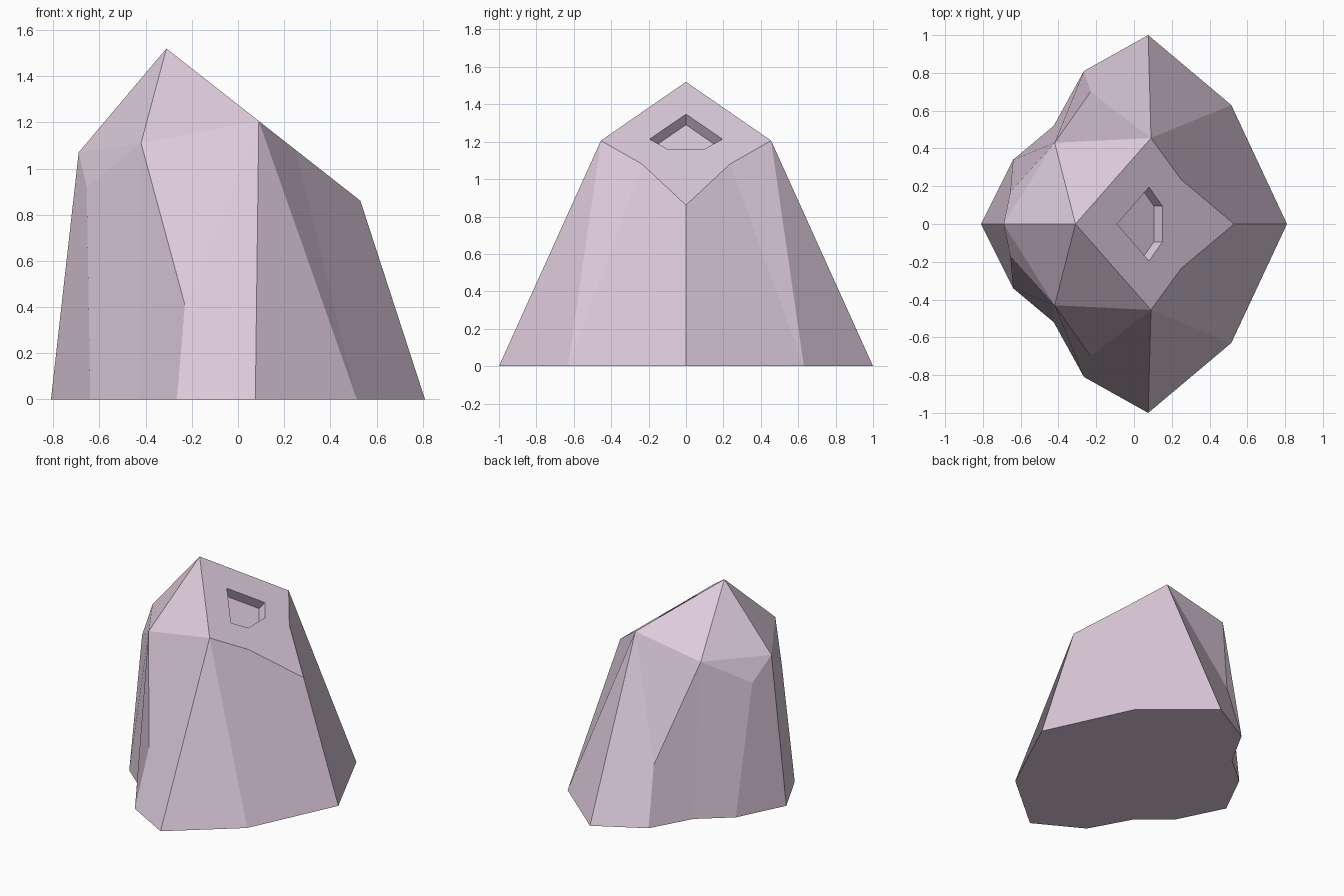
import bpy
import bmesh
from mathutils import Matrix, Vector

cube = bpy.data.objects.get("Cube")
if cube:
    bpy.data.objects.remove(cube, do_unlink=True)

# Single pale lilac stone colour
stone = bpy.data.materials.new("pale_lilac_stone")
stone.use_nodes = True
colour = (0.73, 0.60, 0.715, 1)
stone.diffuse_color = colour
stone.node_tree.nodes["Principled BSDF"].inputs["Base Color"].default_value = colour


def slope(x):
    """Height of the large tilted facet at x."""
    return 1.52 - 0.785 * (x + 0.31)


# Corners of one half of the rock
points = {
    # ground outline, from +x round to -x
    "g1": (0.81, 0, 0), "g2": (0.515, 0.63, 0), "g3": (0.075, 1, 0),
    "g4": (-0.265, 0.81, 0), "g5": (-0.425, 0.52, 0),
    "g6": (-0.64, 0.34, 0), "g7": (-0.81, 0, 0),
    # crown
    "apex": (-0.31, 0, 1.52), "shoulder": (0.09, 0.455, slope(0.09)),
    "brow": (0.25, 0.235, slope(0.25)), "lip": (0.53, 0, slope(0.53)),
    "side": (-0.42, 0.43, 1.11), "back": (-0.69, 0, 1.07),
    "notch": (-0.655, 0.17, 0.92), "crease": (-0.23, 0.70, 0.41),
}

# Rim and floor of the pocket sunk into the tilted facet
sink = Vector((-0.045, 0, -0.057))
for i, (x, y) in enumerate([(-0.09, 0), (0.08, 0.195), (0.15, 0.095), (0.15, 0)]):
    rim = Vector((x, y, slope(x)))
    points[f"rim{i}"] = rim
    points[f"floor{i}"] = rim + sink

faces = [
    # tilted facet around the pocket
    "apex shoulder rim1 rim0", "shoulder brow rim2 rim1", "brow lip rim3 rim2",
    # pocket walls and floor
    "rim0 rim1 floor1 floor0", "rim1 rim2 floor2 floor1",
    "rim2 rim3 floor3 floor2", "floor0 floor1 floor2 floor3",
    # crown facets
    "apex side shoulder", "apex back side", "back notch side",
    # flanks
    "lip brow g2 g1", "brow shoulder g2", "shoulder g3 g2",
    "shoulder crease g4 g3", "shoulder side crease", "side g5 g4 crease",
    "side notch g6 g5", "back g7 g6 notch",
    # underside
    "g1 g2 g3 g4 g5 g6 g7",
]

bm = bmesh.new()
verts = {name: bm.verts.new(co) for name, co in points.items()}
for face in faces:
    bm.faces.new([verts[name] for name in face.split()])

# Mirror the half across y and close the seam
bmesh.ops.mirror(bm, geom=bm.verts[:] + bm.edges[:] + bm.faces[:],
                 matrix=Matrix.Identity(4), merge_dist=0.001, axis='Y')
bmesh.ops.remove_doubles(bm, verts=bm.verts[:], dist=0.001)
bmesh.ops.recalc_face_normals(bm, faces=bm.faces[:])

mesh = bpy.data.meshes.new("faceted_rock")
bm.to_mesh(mesh)
bm.free()
mesh.materials.append(stone)
rock = bpy.data.objects.new("faceted_rock", mesh)
bpy.context.collection.objects.link(rock)
